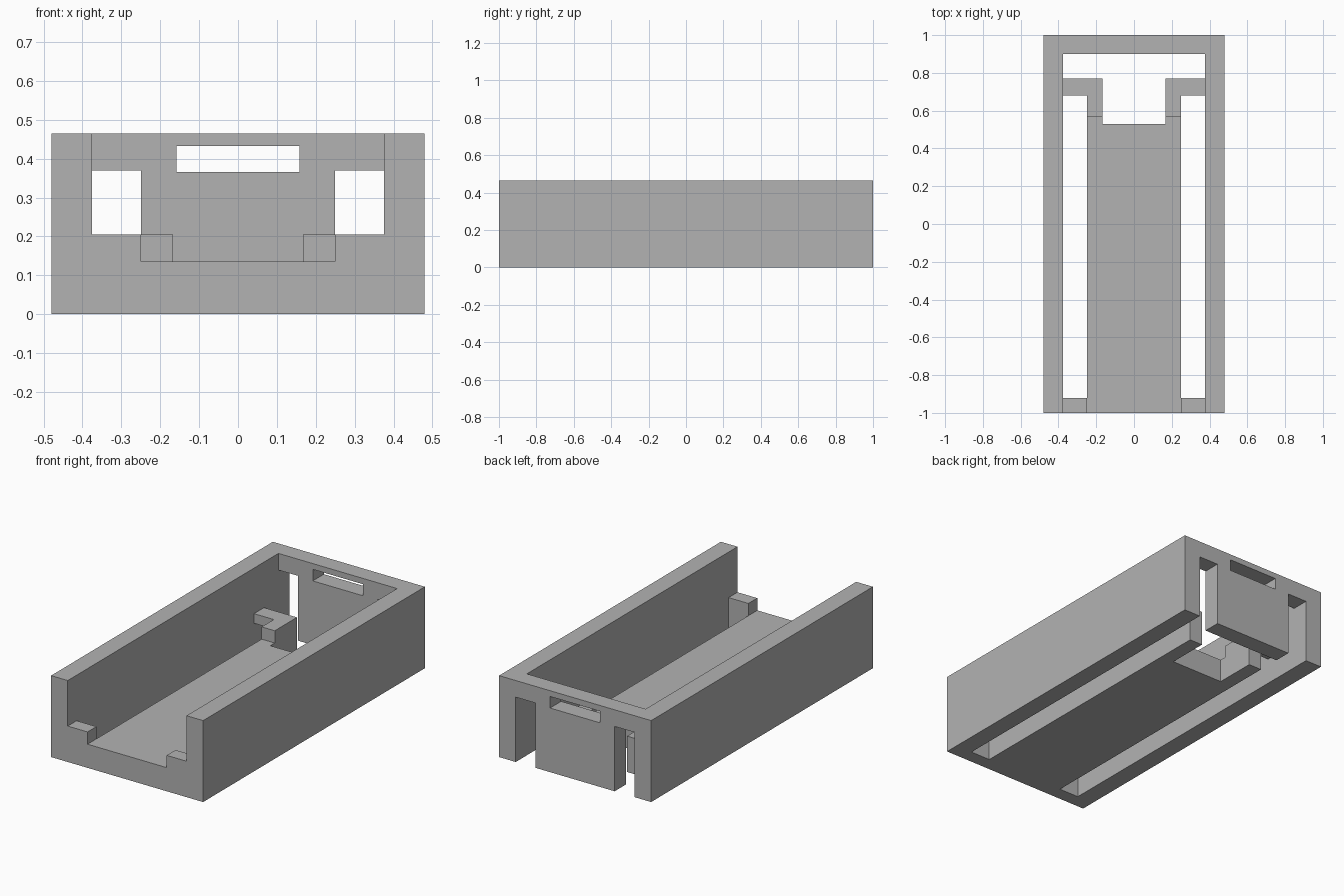
import bpy
import bmesh

default_cube = bpy.data.objects.get("Cube")
if default_cube:
    bpy.data.objects.remove(default_cube, do_unlink=True)

grey = bpy.data.materials.new("plain_grey")
grey.use_nodes = True
colour = (0.45, 0.45, 0.45, 1)
grey.diffuse_color = colour
grey.node_tree.nodes["Principled BSDF"].inputs["Base Color"].default_value = colour


def box(name, xs, ys, zs):
    """Box spanning the given ranges."""
    mesh = bpy.data.meshes.new(name)
    bm = bmesh.new()
    bmesh.ops.create_cube(bm, size=1)
    for v in bm.verts:
        v.co = [r[1] if c > 0 else r[0] for c, r in zip(v.co, (xs, ys, zs))]
    bm.to_mesh(mesh)
    bm.free()
    mesh.materials.append(grey)
    obj = bpy.data.objects.new(name, mesh)
    bpy.context.collection.objects.link(obj)
    return obj


def centred(half_width):
    return (-half_width, half_width)


# Main dimensions
OUTER, INNER, FLOOR, GAP = 0.48, 0.375, 0.25, 0.167
HEIGHT, LEDGE, FLOOR_TOP = 0.465, 0.205, 0.135
BACK, BELOW, ABOVE = 0.9, -0.1, 0.6

tray = box("tray_body", centred(OUTER), (-1, 1), (0, HEIGHT))

# Channel, sunken floor, centre gap, gap before the back wall, back window
cutters = [
    box("channel_cutter", centred(INNER), (-1.1, BACK), (LEDGE, ABOVE)),
    box("floor_cutter", centred(FLOOR), (-1.1, 0.57), (FLOOR_TOP, 0.3)),
    box("centre_gap_cutter", centred(GAP), (0.53, BACK), (BELOW, 0.3)),
    box("rear_gap_cutter", centred(INNER), (0.77, BACK), (BELOW, 0.3)),
    box("window_cutter", centred(0.158), (0.8, 1.1), (0.366, 0.432)),
]

# Paired side slots, bridge undersides and back wall notches
for side, xs in (("left", (FLOOR, INNER)), ("right", (-INNER, -FLOOR))):
    cutters += [
        box(side + "_slot_cutter", xs, (-0.92, 0.68), (BELOW, 0.3)),
        box(side + "_bridge_cutter", xs, (0.6, 0.8), (BELOW, 0.15)),
        box(side + "_notch_cutter", xs, (0.85, 1.1), (BELOW, 0.37)),
    ]

for cutter in cutters:
    cutter.hide_render = True
    cut = tray.modifiers.new(cutter.name, "BOOLEAN")
    cut.operation = "DIFFERENCE"
    cut.solver = "EXACT"
    cut.object = cutter

# Bake the cuts and drop the cutters
bpy.context.view_layer.update()
graph = bpy.context.evaluated_depsgraph_get()
baked = bpy.data.meshes.new_from_object(tray.evaluated_get(graph))
tray.modifiers.clear()
tray.data = baked
for cutter in cutters:
    bpy.data.objects.remove(cutter, do_unlink=True)
